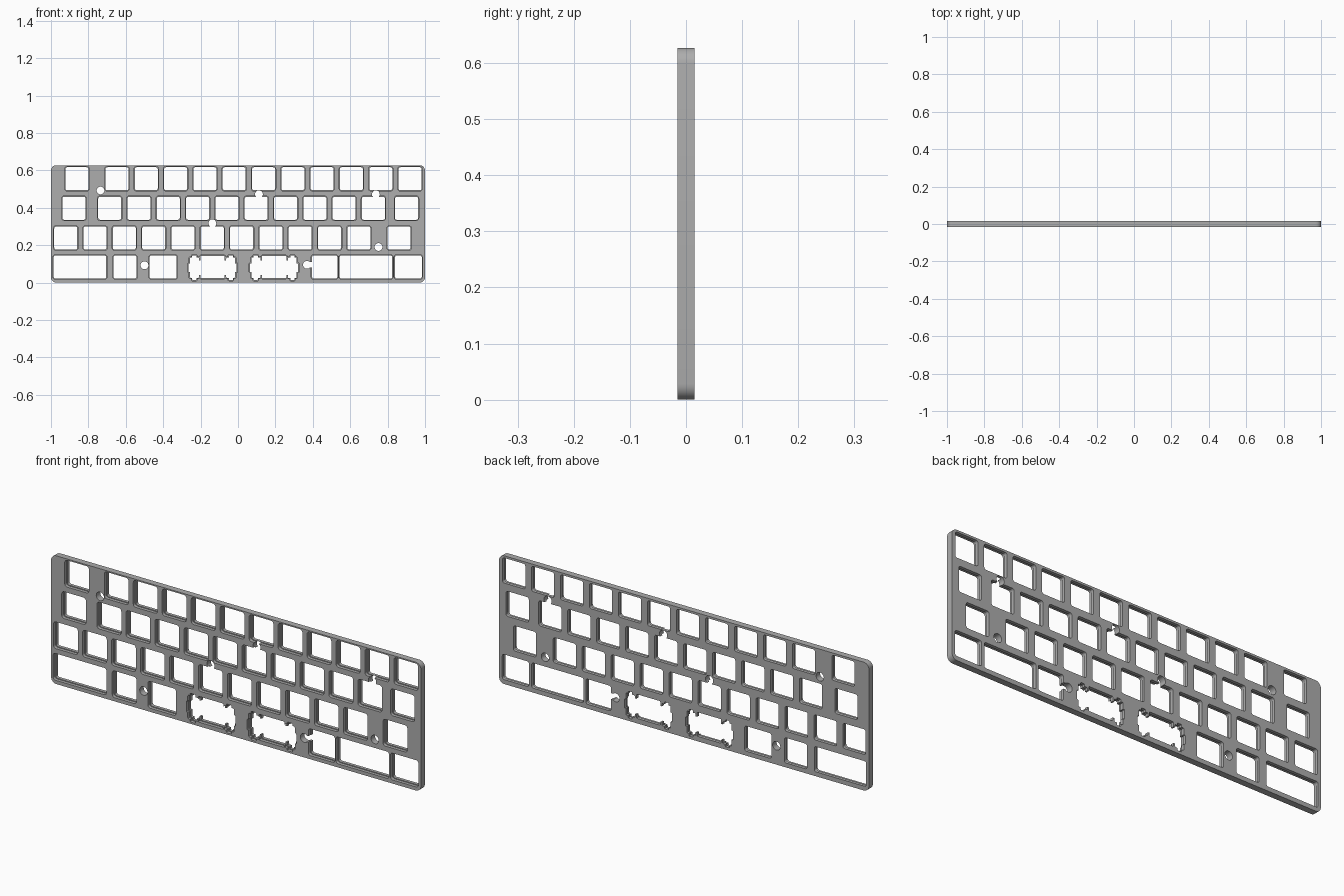
import bpy, bmesh, math

cube = bpy.data.objects.get("Cube")
if cube:
    bpy.data.objects.remove(cube, do_unlink=True)

HEIGHT, HALF = 0.627, 0.0155      # plate height, half thickness
KEY, PITCH, LEDGE = 0.131, 0.1567, 0.004


def prism(bm, points, y0, y1):
    """Extrude an x-z outline from y0 to y1."""
    face = bm.faces.new([bm.verts.new((x, y0, z)) for x, z in points])
    out = bmesh.ops.extrude_face_region(bm, geom=[face])
    verts = [g for g in out["geom"] if isinstance(g, bmesh.types.BMVert)]
    bmesh.ops.translate(bm, verts=verts, vec=(0, y1 - y0, 0))


def rounded(cx, cz, w, h, r, steps=4):
    """Outline of a rounded rectangle."""
    points = []
    for i, (sx, sz) in enumerate([(1, 1), (-1, 1), (-1, -1), (1, -1)]):
        for k in range(steps + 1):
            a = math.radians(90) * (i + k / steps)
            points.append((cx + sx * (w / 2 - r) + r * math.cos(a),
                           cz + sz * (h / 2 - r) + r * math.sin(a)))
    return points


def circle(cx, cz, r, sides=24):
    return [(cx + r * math.cos(math.tau * i / sides),
             cz + r * math.sin(math.tau * i / sides)) for i in range(sides)]


def make_object(name, outlines, y0, y1):
    bm = bmesh.new()
    for points in outlines:
        prism(bm, points, y0, y1)
    bmesh.ops.recalc_face_normals(bm, faces=bm.faces)
    mesh = bpy.data.meshes.new(name)
    bm.to_mesh(mesh)
    bm.free()
    obj = bpy.data.objects.new(name, mesh)
    bpy.context.collection.objects.link(obj)
    return obj


# Key openings as (x, z, width, height): a run of keys plus offset end keys
openings = []
for z, first, count, extras in [(0.555, -0.647, 11, [-0.861]),
                                (0.397, -0.686, 10, [-0.877, 0.901]),
                                (0.238, -0.921, 11, [0.861])]:
    for x in [first + PITCH * i for i in range(count)] + extras:
        openings.append((x, z, KEY, KEY))

# Bottom row, with wider keys
BOTTOM = 0.083
for x, w in [(-0.845, 0.289), (-0.604, KEY), (-0.4, 0.153),
             (0.463, 0.144), (0.684, 0.289), (0.911, 0.152)]:
    openings.append((x, BOTTOM, w, KEY))

# Stabilised openings: centre, cross slot, side slots and small end tabs
notches = []
for x in (-0.136, 0.193):
    notches.append((x, BOTTOM, 0.134, 0.122))
    notches.append((x, BOTTOM - 0.003, 0.242, 0.082))
    for s in (-1, 1):
        notches.append((x + s * 0.097, BOTTOM - 0.004, 0.052, 0.112))
        notches.append((x + s * 0.098, BOTTOM - 0.004, 0.026, 0.136))
        notches.append((x + s * 0.118, BOTTOM - 0.004, 0.026, 0.05))

# Screw holes, one opening sideways into a key
screws = [(-0.735, 0.492), (0.112, 0.472), (0.737, 0.472), (-0.137, 0.317),
          (0.751, 0.19), (-0.5, 0.092), (0.369, 0.095)]

through = [rounded(x, z, w - 2 * LEDGE, h - 2 * LEDGE, 0.01)
           for x, z, w, h in openings]
through += [rounded(x, z, w - LEDGE, h - LEDGE, 0.004, 2) for x, z, w, h in notches]
through += [circle(x, z, 0.021) for x, z in screws]
through.append(rounded(0.392, 0.095, 0.05, 0.03, 0.004, 2))

pockets = [rounded(x, z, w, h, 0.013) for x, z, w, h in openings]
pockets += [rounded(x, z, w + LEDGE, h + LEDGE, 0.005, 2) for x, z, w, h in notches]

# Plate, with the through holes and the wider front pockets cut out
plate = make_object("key_plate", [rounded(0, HEIGHT / 2, 2, HEIGHT, 0.028, 6)], -HALF, HALF)
cutters = [make_object("through_cutter", through, -0.1, 0.1),
           make_object("pocket_cutter", pockets, -0.1, 0)]
for cutter in cutters:
    cutter.hide_render = True
    mod = plate.modifiers.new(cutter.name, "BOOLEAN")
    mod.operation = "DIFFERENCE"
    mod.solver = "EXACT"
    mod.use_self = True
    mod.object = cutter

bpy.context.view_layer.update()
evaluated = plate.evaluated_get(bpy.context.evaluated_depsgraph_get())
mesh = bpy.data.meshes.new_from_object(evaluated)
plate.modifiers.clear()
plate.data = mesh
for cutter in cutters:
    bpy.data.objects.remove(cutter, do_unlink=True)

# Material
grey = bpy.data.materials.new("plate_grey")
grey.use_nodes = True
colour = (0.42, 0.42, 0.42, 1)
grey.diffuse_color = colour
grey.node_tree.nodes["Principled BSDF"].inputs["Base Color"].default_value = colour
mesh.materials.clear()
mesh.materials.append(grey)

# Smooth rounded corners, sharp edges elsewhere
bpy.ops.object.select_all(action="DESELECT")
plate.select_set(True)
bpy.context.view_layer.objects.active = plate
bpy.ops.object.shade_smooth_by_angle(angle=math.radians(35))
